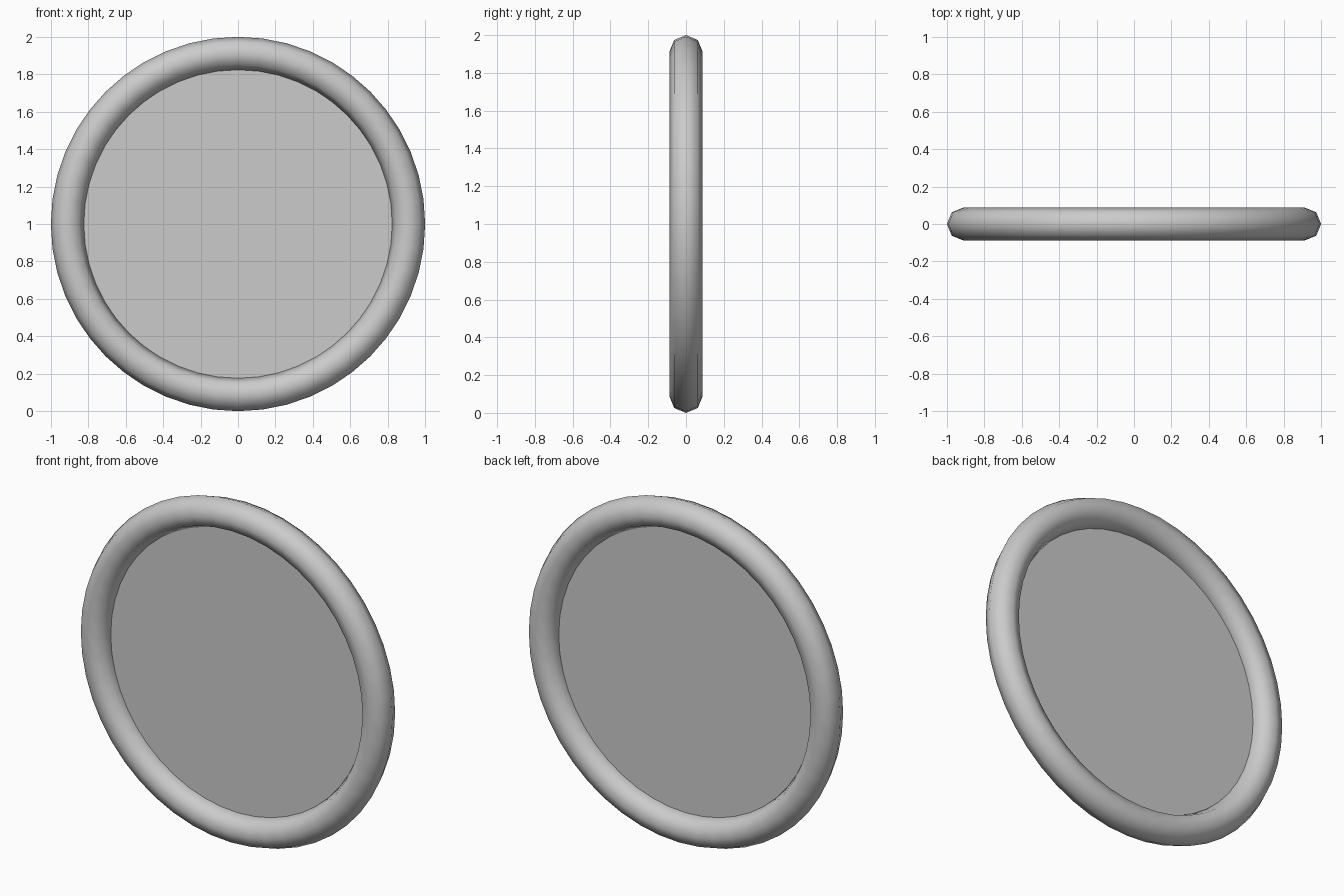
import bpy
import math

if "Cube" in bpy.data.objects:
    bpy.data.objects.remove(bpy.data.objects["Cube"])

FACING = (math.pi / 2, 0, 0)
CENTRE = (0, 0, 1)

# Round tube frame with an eight-sided section
bpy.ops.mesh.primitive_torus_add(
    major_radius=0.912, minor_radius=0.088,
    major_segments=48, minor_segments=8,
    location=CENTRE, rotation=FACING)
frame = bpy.context.object
frame.name = "frame_ring"
bpy.ops.object.shade_smooth()

# Flat panel filling the ring at mid depth
bpy.ops.mesh.primitive_circle_add(
    vertices=48, radius=0.826, fill_type='NGON',
    location=CENTRE, rotation=FACING)
bpy.context.object.name = "panel"
